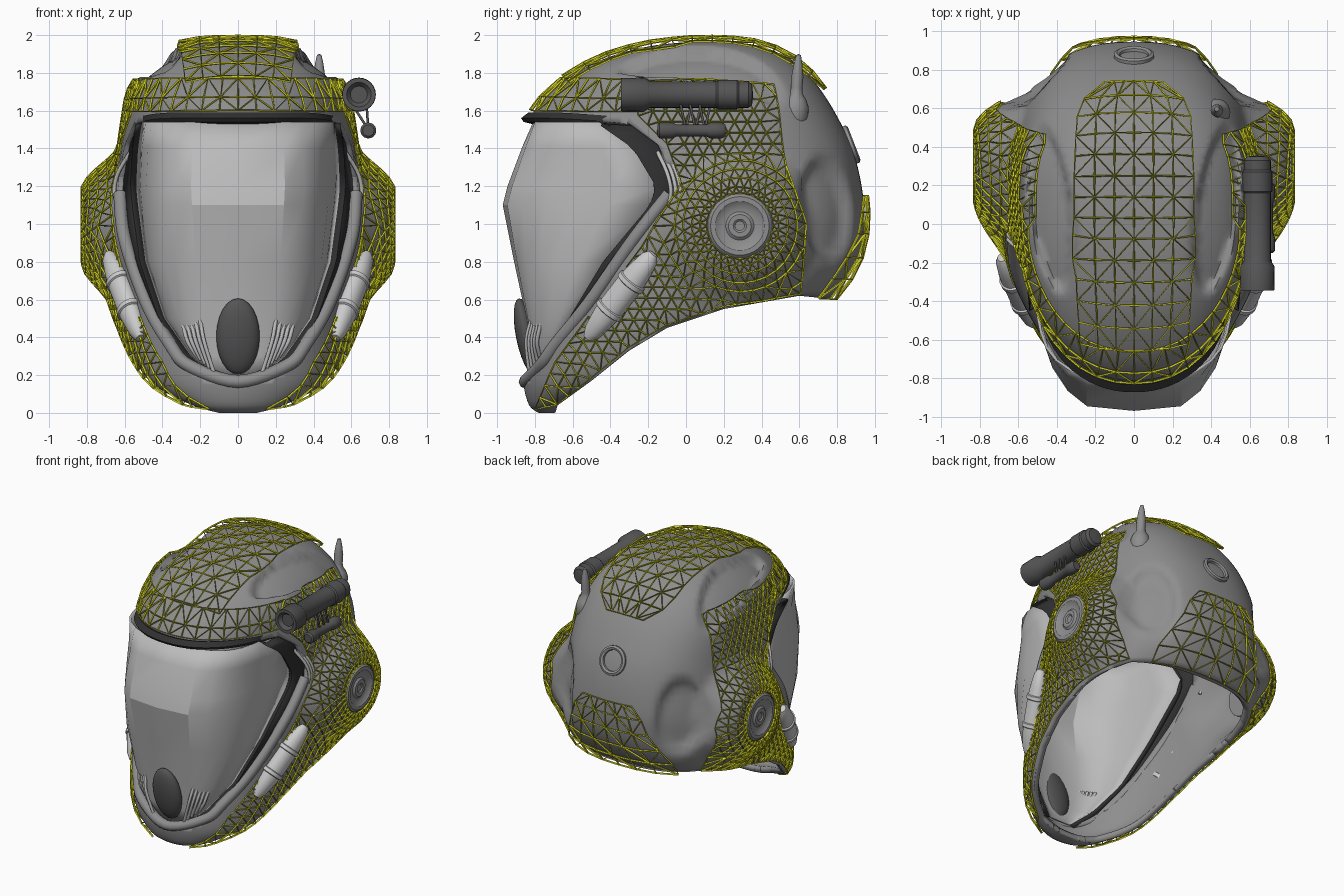
import bpy, bmesh, math
from mathutils import Vector as V, Matrix, geometry
from mathutils.bvhtree import BVHTree

if "Cube" in bpy.data.objects:
    bpy.data.objects.remove(bpy.data.objects["Cube"])

def mat(name, *c):
    m = bpy.data.materials.new(name); m.diffuse_color = (*c, 1); return m
YELLOW, BLACK, GREY = mat("lattice_yellow", .7, .7, .02), mat("black", .03, .03, .03), mat("shell_grey", .27, .27, .27)
DARK, LIGHT, WHITE = mat("dark_grey", .09, .09, .09), mat("glass_grey", .5, .5, .5), mat("white", .8, .8, .8)

def finish(name, bm, m=GREY, mirror=False, angle=35, smooth=True):
    bmesh.ops.recalc_face_normals(bm, faces=bm.faces)
    me = bpy.data.meshes.new(name); bm.to_mesh(me); bm.free()
    ob = bpy.data.objects.new(name, me); bpy.context.collection.objects.link(ob)
    if m and not me.materials: me.materials.append(m)
    if smooth:
        bpy.ops.object.select_all(action='DESELECT')
        ob.select_set(True); bpy.context.view_layer.objects.active = ob
        bpy.ops.object.shade_smooth_by_angle(angle=math.radians(angle))
    if mirror: ob.modifiers.new("mirror", 'MIRROR')
    return ob

def loft(rows, closed=False, caps=False, tri=False):
    bm = bmesh.new()
    vs = [[bm.verts.new(p) for p in r] for r in rows]
    n = len(rows[0])
    for i in range(len(vs) - 1):
        for j in range(n if closed else n - 1):
            q = [vs[i][j], vs[i][(j+1) % n], vs[i+1][(j+1) % n], vs[i+1][j]]
            if tri:
                if (i + j) % 2: q = q[1:] + q[:1]
                bm.faces.new(q[:3]); bm.faces.new((q[0], q[2], q[3]))
            else: bm.faces.new(q)
    if caps: bm.faces.new(vs[0]); bm.faces.new(vs[-1])
    return bm

def lathe(name, prof, loc, rot, m=GREY, mirror=False, scale=(1, 1, 1), n=24):
    if isinstance(rot, V): rot = V((0, 0, 1)).rotation_difference(rot).to_matrix()
    rows = [[V(loc) + rot @ V((max(r, .001)*math.cos(6.28318*k/n)*scale[0],
            max(r, .001)*math.sin(6.28318*k/n)*scale[1], h*scale[2])) for k in range(n)] for r, h in prof]
    return finish(name, loft(rows, True, True), m, mirror)

def spline(pts, sub):
    pts = [V(p) for p in pts]; out = []
    for i in range(len(pts) - 1):
        a, b, c, d = pts[max(i-1, 0)], pts[i], pts[i+1], pts[min(i+2, len(pts)-1)]
        for s in range(sub):
            t = s / sub
            out.append(.5*(2*b + (c-a)*t + (2*a-5*b+4*c-d)*t*t + (3*b-a-3*c+d)*t**3))
    return out + [pts[-1]]

def tube(name, paths, r, m=GREY, mirror=False):
    cu = bpy.data.curves.new(name, 'CURVE'); cu.dimensions = '3D'
    cu.bevel_depth, cu.bevel_resolution, cu.use_fill_caps = r, 2, True
    for p in paths:
        s = cu.splines.new('POLY'); s.points.add(len(p) - 1)
        for q, co in zip(s.points, p): q.co = (*co, 1)
    ob = bpy.data.objects.new(name, cu); bpy.context.collection.objects.link(ob)
    cu.materials.append(m)
    if mirror: ob.modifiers.new("mirror", 'MIRROR')

def lut(table, z):
    for a, b in zip(table, table[1:]):
        if z <= b[0]:
            t = (z - a[0]) / (b[0] - a[0]); return [p + (q-p)*t for p, q in zip(a, b)]
    return list(table[-1])

def smooth(t):
    t = min(max(t, 0), 1); return t*t*(3 - 2*t)

# Head body: plan outlines by height (z, front, back, half width, centre y)
LEVELS = [(0, -.78, -.7, .1, -.74), (.04, -.83, -.55, .24, -.7), (.15, -.86, -.25, .45, -.5),
          (.3, -.86, .15, .56, -.3), (.45, -.87, .5, .62, -.1), (.6, -.88, .76, .67, .1),
          (.8, -.9, .9, .69, .15), (1, -.9, .945, .68, .15), (1.2, -.9, .93, .65, .15),
          (1.4, -.88, .88, .62, .15), (1.57, -.82, .8, .595, .15), (1.7, -.72, .72, .57, .1),
          (1.8, -.58, .64, .51, .08), (1.88, -.42, .54, .42, .1), (1.94, -.2, .4, .31, .1),
          (1.963, 0, .25, .18, .1), (1.967, .06, .14, .06, .1)]
EAR = (.285, .99)

def outline(L, a):
    z, f, b, hw, c = L
    s, k = math.sin(a), -math.cos(a)
    e = 2 / ((1.85 + .35*smooth((z - 1) / .4)) if k < 0 else 2.45)
    return V((math.copysign(abs(s)**e * hw, s), c + ((f-c) if k < 0 else (b-c)) * abs(k)**e, z))

def shape(p):
    s = math.copysign(1, p.x); x, y, z = abs(p.x), p.y, p.z
    if x > .35:   # ear mound, reaching further to the front
        far = .4 + .1*smooth((.25 - y) / .3) * smooth((1.2 - z) / .3)
        t = min(max((far - math.hypot(y - EAR[0] - .02, z - EAR[1])) / (far - .21), 0), 1)
        x += max(0, .81 - x) * (t + smooth(t)) / 2
    if z > 1.6:   # top scoop
        u, w = x - .43 - .13*(y - .08), y - .08
        p.z = z - .06 * smooth((1 - (u/.115)**2 - (w/.46)**2) / .35)
    e = ((y - .745 + .1*(z - 1.07)) / .14)**2 + ((z - 1.07) / .3)**2   # rear side scoop
    d = smooth((1 - e) / .6) if x > .2 else 0
    return V((s * (x - .045*d), y - .035*d, p.z))

rows = [[shape(outline(L, 2*math.pi*k/112)) for k in range(112)]
        for L in spline([V(l) for l in LEVELS], 4)]
bm = loft(rows, True, True)
bmesh.ops.triangulate(bm, faces=bm.faces)
bmesh.ops.recalc_face_normals(bm, faces=bm.faces)
bvh = BVHTree.FromBMesh(bm)
shell = finish("helmet_shell", bm, smooth=False)

def surf(p, d, off=0):
    p, d = V(p), V(d).normalized()
    hit = bvh.ray_cast(p - d*3, d)
    if hit[0] is None: hit = bvh.find_nearest(p - d*.3)
    return hit[0] + hit[1]*off

# Face and neck openings cut from the body, then the skin is thickened
OPEN = [(.17, -.83), (.25, -.78), (.36, -.7), (.58, -.52), (.92, -.28), (1.16, -.09), (1.25, -.07), (1.42, -.15), (1.53, -.3)]
face = [(y, z) for z, y in OPEN] + [(-.6, 1.56), (-1.2, 1.57), (-1.2, .13)]
neck = [(1.2, .6), (.8, .6), (.6, .62), (.2, .55), (-.1, .45), (-.3, .33), (-.5, .17), (-.68, .04), (-.75, -.2), (1.2, -.2)]
cutters = []
for prof in (face, neck):
    c = finish("cutter", loft([[V((x, y, z)) for y, z in prof] for x in (-1.3, 1.3)], True, True), smooth=False)
    c.hide_render = True; cutters.append(c)
    md = shell.modifiers.new("cut", 'BOOLEAN'); md.operation, md.solver, md.object = 'DIFFERENCE', 'EXACT', c
me = bpy.data.meshes.new_from_object(shell.evaluated_get(bpy.context.evaluated_depsgraph_get()))
for o in cutters + [shell]: bpy.data.objects.remove(o)
bm = bmesh.new(); bm.from_mesh(me)
bmesh.ops.delete(bm, geom=[f for f in bm.faces if bvh.find_nearest(f.calc_center_median())[3] > .003], context='FACES')
for f in bm.faces: f.material_index = 0
shell = finish("helmet_shell", bm, angle=60)
md = shell.modifiers.new("thick", 'SOLIDIFY'); md.thickness, md.offset = .045, -1

# Faceted visor: (z, front, half width, side y)
VIS = [(.17, -.8, .1, -.79), (.3, -.82, .25, -.73), (.5, -.845, .39, -.6), (.8, -.91, .49, -.42),
       (1.1, -.97, .53, -.17), (1.2, -.945, .54, -.14), (1.4, -.87, .53, -.26), (1.54, -.81, .51, -.46)]
FR = [(0, 0), (.46, .03), (.65, .13), (.8, .28), (.9, .47), (.96, .7), (1, 1)]
FR = [(-a, b) for a, b in FR[:0:-1]] + FR
visor = finish("visor", loft([[V((a*w, f + b*(s-f), z)) for a, b in FR] for z, f, w, s in VIS]), LIGHT, angle=24)
visor.modifiers.new("thick", 'SOLIDIFY').thickness = .015

# Black seal between visor and shell
seal = []
for i in range(28):
    z = .17 + i*.05
    z, f, w, s = lut(VIS, z); y = lut(OPEN, z)[1]
    x = surf((0, y, z), (-1, 0, 0)).x
    seal.append([V((max(x - .025, w), y + .01, z)), V((w + .03, s - .02, z)), V((w - .01, s, z))])
ob = finish("visor_seal", loft(seal), BLACK, True)
ob.modifiers.new("thick", 'SOLIDIFY').thickness = .015

# Brim over the visor
L = lut(LEVELS, 1.57); brim = []
for i in range(-18, 19):
    p = outline(L, math.radians(i*4)); r = V((p.x, p.y - L[4], 0))
    k = 1 - smooth((abs(i) - 8) / 10); drop = -.025*(1 - k)
    brim.append([V((p.x, p.y, z + drop)) + r*o for o, z in ((-.01 + .025*k, 1.59), (-.02 + .075*k, 1.56),
                 (-.03 + .07*k, 1.54), (-.13, 1.5), (-.13, 1.55))])
finish("brim", loft(brim, True, True), BLACK)

# Rubber rim tube round the lower face opening
half = [surf((0, y, z), (-1, 0, 0), -.014) for z, y in OPEN[5:0:-1]]
path = half + [V((0, -.85, .165))] + [V((-p.x, p.y, p.z)) for p in reversed(half)]
tube("face_rim", [spline(path, 6)], .036)

# Capsules on the cheeks
mid = surf((0, -.34, .62), (-1, 0, 0), .02)
a = V((.17, .35, .45)).normalized()
nrm = V((1, -.4, -.1)); nrm = (nrm - a*nrm.dot(a)).normalized()
rot = Matrix((nrm, a.cross(nrm), a)).transposed()
prof = [(0, -.3), (.03, -.295), (.055, -.25), (.072, -.16), (.078, -.115), (.09, -.11), (.09, -.085), (.08, -.08),
        (.08, .08), (.09, .085), (.09, .11), (.078, .115), (.072, .17), (.055, .26), (.03, .295), (0, .3)]
lathe("cheek_capsule", prof, mid, rot, WHITE, True, (.75, .9, 1))

# Lattice panels laid over the shell
def lattice(name, bm, mirror=False):
    ob = finish(name, bm, YELLOW, smooth=False)
    md = ob.modifiers.new("wire", 'WIREFRAME'); md.thickness, md.use_even_offset = .014, False
    if mirror: ob.modifiers.new("mirror", 'MIRROR')

# Side panel: triangulated outline with a hex point field and rings round the ear
edge = [V(p) for p in [(.47, 1.73), (.1, 1.755), (-.27, 1.75), (-.25, 1.57), (-.1, 1.42), (-.02, 1.2), (-.23, .88),
        (-.47, .56), (-.68, .27), (-.79, .03), (-.68, .06), (-.5, .19), (-.3, .35), (-.1, .47), (.2, .57),
        (.6, .64), (.62, 1), (.52, 1.3), (.47, 1.73)]]
pts = []
for p, q in zip(edge, edge[1:]):
    k = max(1, round((q - p).length / .065)); pts += [p.lerp(q, s/k) for s in range(k)]
nb, ear = len(pts), V(EAR)
for i, r in enumerate((.175, .205, .245, .29, .335)):
    pts += [ear + r*V((math.cos((k + i % 2 / 2)*math.pi/16), math.sin((k + i % 2 / 2)*math.pi/16))) for k in range(32)]
for j in range(30):
    for i in range(24):
        p = V((-.8 + .066*(i + j % 2 / 2), .03 + .058*j))
        if (p - ear).length > .37 and min((p - q).length for q in pts[:nb]) > .04: pts.append(p)
cdt = geometry.delaunay_2d_cdt(pts, [], [list(range(nb))], 1, 1e-5)
bm = bmesh.new()
vs = [bm.verts.new(surf((0, *p), (-1, 0, 0), .018)) for p in cdt[0]]
for f in cdt[2]:
    c = sum((cdt[0][i] for i in f), V((0, 0))) / 3
    d = surf((0, *c), (-1, 0, 0)) - mid
    if (c - ear).length > .172 and (d.dot(a)/.28)**2 + (d.dot(rot.col[1])/.065)**2 > 1:
        bm.faces.new([vs[i] for i in f])
bmesh.ops.delete(bm, geom=[v for v in bm.verts if not v.link_faces], context='VERTS')
lattice("side_lattice", bm, True)

top = []
for i in range(14):
    t = math.radians(143 - i*8); d = V((0, math.cos(t), math.sin(t)))
    w = .27 + .035*math.sin(i/13*math.pi) if i < 12 else (.25, .15)[i-12]
    top.append([surf((w*j/3, .1, 1.2), -d, .028) for j in range(-3, 4)])
lattice("crown_lattice", loft(top, tri=True))
brow = []
for z in (1.59, 1.66, 1.755):
    brow.append([surf((0, .1, z), (-math.sin(math.radians(j*6)), math.cos(math.radians(j*6)), 0), .022) for j in range(-10, 11)])
lattice("brow_lattice", loft(brow, tri=True))
nape = [[surf((w*j/3, 0, z), (0, -1, 0), .025) for j in range(-3, 4)]
        for z, w in ((.62, .42), (.72, .42), (.83, .36), (.95, .31), (1.06, .27), (1.15, .2))]
lattice("nape_lattice", loft(nape, tri=True))

# Ear discs and the rear port
disc = [(.17, -.06), (.17, .005), (.155, .02), (.13, .02), (.105, .002), (.075, .0), (.06, .012), (.035, .012), (.025, .004), (0, .004)]
lathe("ear_disc", disc, (.813, *EAR), V((1, 0, 0)), GREY, True, n=36)
lathe("rear_port", [(.105, -.04), (.105, .012), (.09, .02), (.075, .012), (.07, -.015), (0, -.015)],
      surf((0, 0, 1.42), (0, -1, 0)), V((0, .93, .36)))

# Antenna
lathe("antenna", [(.02, -.14), (.05, -.11), (.068, -.06), (.07, 0), (.055, .04), (.034, .07), (.03, .1), (.032, .16), (.022, .23), (.012, .275), (0, .28)],
      (.43, .58, 1.62), V((0, .06, 1)))

# Lamps on the right side with their bracket
Y = V((0, 1, 0))
lathe("large_lamp", [(0, -.32), (.045, -.32), (.065, -.345), (.088, -.345), (.09, -.22), (.07, -.19), (.07, .16), (.078, .17),
      (.078, .27), (.07, .28), (.07, .33), (.055, .35), (0, .355)], (.64, 0, 1.685), Y, DARK)
lathe("small_lamp", [(0, -.18), (.03, -.18), (.042, -.17), (.042, -.1), (.032, -.08), (.032, .08), (.042, .1), (.042, .16), (.03, .18), (0, .18)],
      (.69, .03, 1.495), Y, DARK)
tube("lamp_bracket", [[V((x, y + s, 1.64)), V((.69, y, 1.5))] for y in (0, .05, .1) for x, s in ((.6, .03), (.68, -.03))], .007, DARK)

# Mouthpiece, its ribbed hoses and the temple cables
ell = [(math.sin(math.pi*i/12), -math.cos(math.pi*i/12)) for i in range(13)]
lathe("mouthpiece", ell, (0, -.845, .405), V((0, -.2, 1)), DARK, scale=(.115, .055, .205))
tube("mouth_hoses", [spline([(.13 + .022*i, -.83 + .014*i, .22 + .02*i), (.18 + .022*i, -.845 + .014*i, .38),
     (.2 + .024*i, -.82 + .014*i, .49)], 5) for i in range(5)], .011, LIGHT, True)
tube("temple_cables", [spline([(.57, -.15 + .025*i, 1.38), (.635, -.1 + .025*i, 1.27), (.655, -.08 + .025*i, 1.17),
     (.63, -.1 + .025*i, 1.08)], 6) for i in range(3)], .011, LIGHT, True)

for m in bpy.data.materials:
    if m.users and not m.is_grease_pencil:
        m.use_nodes = True
        m.node_tree.nodes["Principled BSDF"].inputs["Base Color"].default_value = m.diffuse_color
